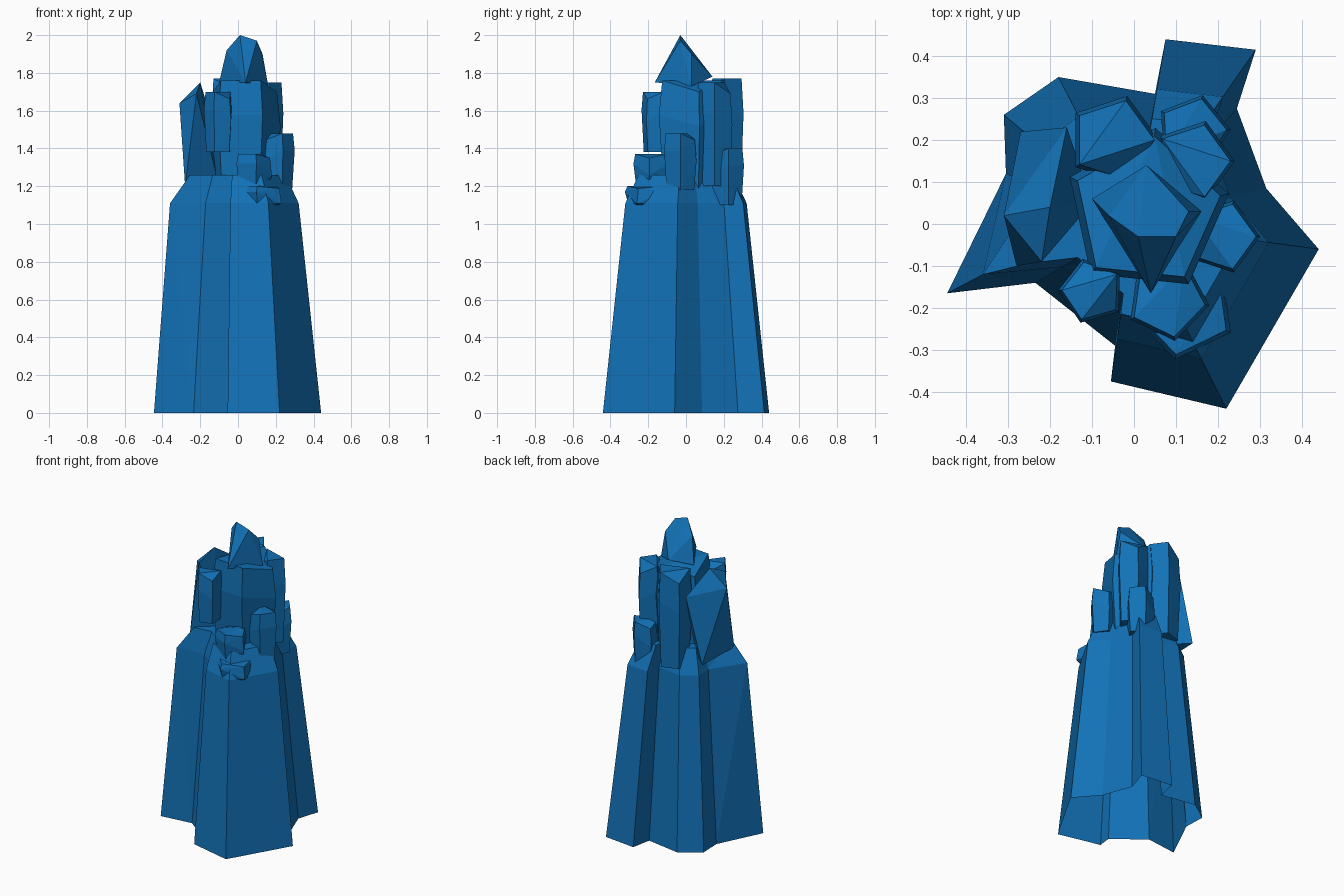
import bpy, bmesh, math

if "Cube" in bpy.data.objects:
    bpy.data.objects.remove(bpy.data.objects["Cube"])

blue = bpy.data.materials.new("deep blue")
blue.diffuse_color = (0.006, 0.165, 0.47, 1)
blue.use_nodes = True
blue.node_tree.nodes["Principled BSDF"].inputs["Base Color"].default_value = blue.diffuse_color


def finish(bm, name):
    bmesh.ops.recalc_face_normals(bm, faces=bm.faces[:])
    me = bpy.data.meshes.new(name)
    bm.to_mesh(me)
    bm.free()
    me.materials.append(blue)
    ob = bpy.data.objects.new(name, me)
    bpy.context.scene.collection.objects.link(ob)
    return ob


def rock(name, pts):
    """Faceted lump: convex hull of a few corner points."""
    bm = bmesh.new()
    for p in pts:
        bm.verts.new(p)
    res = bmesh.ops.convex_hull(bm, input=bm.verts[:])
    inner = [g for g in res["geom_interior"] if isinstance(g, bmesh.types.BMVert)]
    if inner:
        bmesh.ops.delete(bm, geom=inner, context='VERTS')
    return finish(bm, name)


def crag(name, x, y, z0, z1, r, turn):
    """Five-sided boulder, widest above the middle, with an uneven top."""
    h = z1 - z0
    pts = []
    for i in range(5):
        a = math.radians(turn + 72 * i)
        c, s = math.cos(a), math.sin(a)
        dip = .06 * (i % 2)
        pts += [(x + .85 * r * c, y + .85 * r * s, z0),
                (x + r * c, y + r * s, z0 + .7 * h - dip),
                (x + .9 * r * c, y + .9 * r * s, z1 - dip * min(1, h * 2))]
    return rock(name, pts)


# Pleated skirt outline on the floor, counterclockwise
pleats = [
    (.22, -.44), (.44, -.06), (.315, .085), (.245, .275), (.29, .415),
    (.075, .44), (.05, .31), (-.18, .35), (-.31, .26), (-.305, .12),
    (-.445, -.165), (-.235, -.14), (-.045, -.29), (-.055, -.375)]
bm = bmesh.new()
rings = [[bm.verts.new((x * k, y * k, z)) for x, y in pleats]
         for k, z in ((1, 0), (.73, 1.11), (.57, 1.26))]
n = len(pleats)
for lo, hi in zip(rings, rings[1:]):
    for i in range(n):
        j = (i + 1) % n
        bm.faces.new((lo[i], lo[j], hi[j], hi[i]))
bm.faces.new(rings[0][::-1])
bm.faces.new(rings[2])
# the wing swings slightly outward at the waist
rings[1][10].co.x -= .035
bmesh.ops.triangulate(bm, faces=bm.faces[:])
body = finish(bm, "robe_body")

# Upper lumps
parts = [
    crag("torso", .03, .03, 1.15, 1.76, .2, -60),
    rock("hood", [
        (-.06, .02, 1.92), (.01, -.03, 2), (.1, -.03, 1.97), (.13, .03, 1.9),
        (-.1, .06, 1.75), (.03, .14, 1.78), (.16, .03, 1.73), (.04, -.165, 1.75)]),
    rock("left_shoulder", [
        (-.31, .02, 1.64), (-.2, .04, 1.75), (-.22, -.09, 1.69), (-.28, -.1, 1.2),
        (-.27, .22, 1.2), (-.16, .23, 1.62), (-.1, .05, 1.2)]),
    crag("right_back_shoulder", .14, .15, 1.2, 1.75, .1, 0),
    crag("back_peak", -.05, .2, 1.15, 1.77, .11, 72),
    crag("front_sleeve", -.1, -.16, 1.38, 1.7, .08, -110),
    crag("right_ledge", .21, -.03, 1.18, 1.48, .09, 0),
    crag("back_right_ledge", .14, .22, 1.1, 1.4, .09, 75),
    crag("front_hand", .08, -.18, 1.2, 1.37, .1, -80),
    crag("front_ledge", .12, -.2, 1.1, 1.2, .125, -100),
]

# Fuse everything into one faceted surface
for p in parts:
    m = body.modifiers.new("fuse_" + p.name, 'BOOLEAN')
    m.operation = 'UNION'
    m.solver = 'EXACT'
    m.object = p
bpy.context.view_layer.update()
fused = bpy.data.meshes.new_from_object(
    body.evaluated_get(bpy.context.evaluated_depsgraph_get()))
body.modifiers.clear()
body.data = fused
for p in parts:
    bpy.data.objects.remove(p)

# Robe is hollow and open at the floor
bm = bmesh.new()
bm.from_mesh(fused)
floor = [f for f in bm.faces if max(v.co.z for v in f.verts) < .005]
bmesh.ops.delete(bm, geom=floor, context='FACES')
bm.to_mesh(fused)
bm.free()
fused.materials.clear()
fused.materials.append(blue)
for f in fused.polygons:
    f.material_index = 0
    f.use_smooth = False
